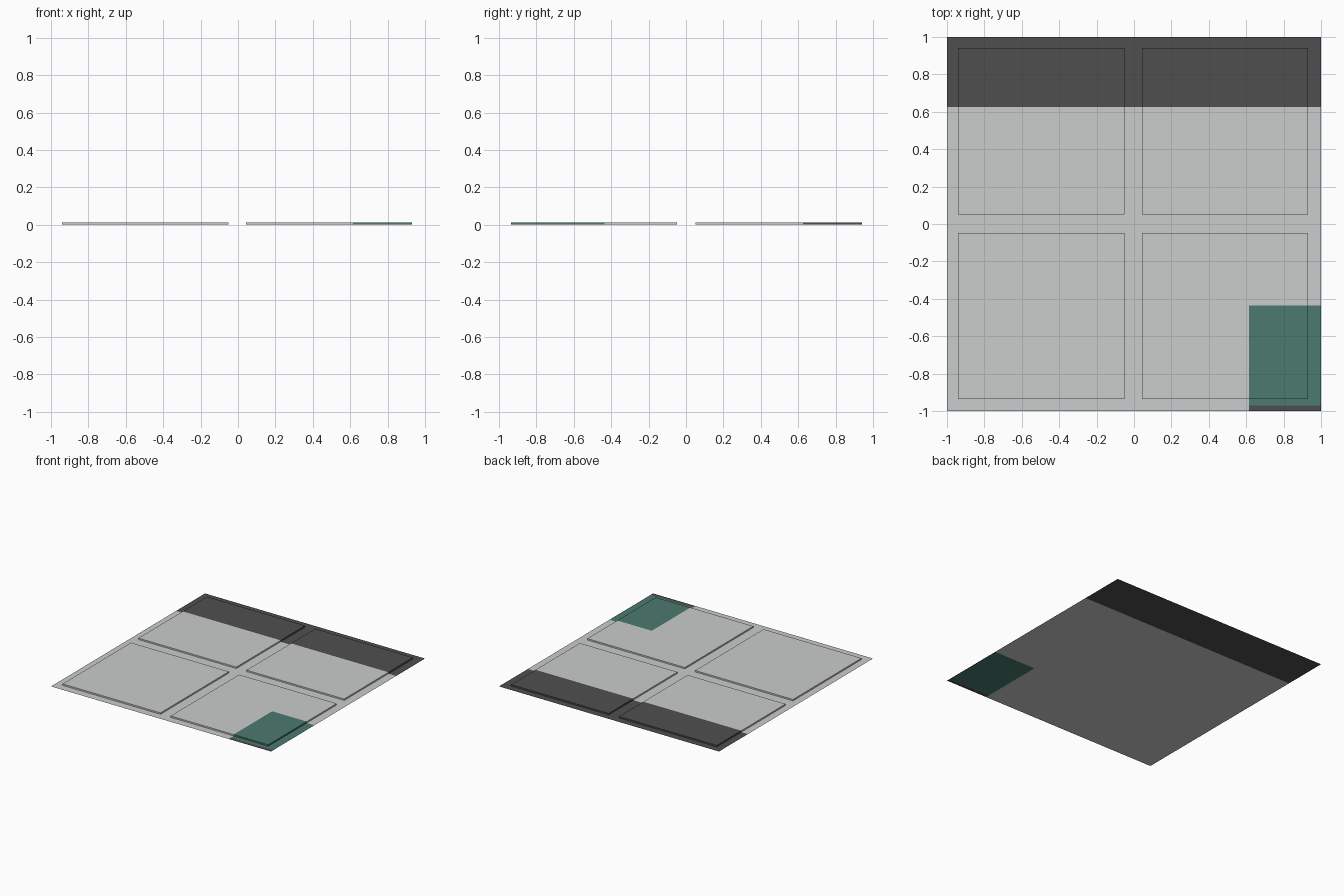
import bpy, bmesh
from mathutils import Vector

if "Cube" in bpy.data.objects:
    bpy.data.objects.remove(bpy.data.objects["Cube"])

HEIGHT = 0.012
PANEL_X = [(-0.94, -0.05), (0.043, 0.93)]
PANEL_Y = [(-0.935, -0.047), (0.05, 0.942)]
PATCH_X, PATCH_LOW, PATCH_HIGH, BAND_Y = 0.615, -0.97, -0.435, 0.625


def linear(c):
    c /= 255
    return c / 12.92 if c <= 0.04045 else ((c + 0.055) / 1.055) ** 2.4


def material(name, rgb):
    m = bpy.data.materials.new(name)
    m.diffuse_color = (*[linear(c) for c in rgb], 1)
    m.use_nodes = True
    m.node_tree.nodes["Principled BSDF"].inputs["Base Color"].default_value = m.diffuse_color
    return m


# Flat square sheet
bm = bmesh.new()
bm.faces.new([bm.verts.new((x, y, 0)) for x, y in ((-1, -1), (1, -1), (1, 1), (-1, 1))])


def cut(axis, pos):
    co, no = Vector(), Vector()
    co[axis], no[axis] = pos, 1
    bmesh.ops.bisect_plane(bm, geom=bm.verts[:] + bm.edges[:] + bm.faces[:],
                           plane_co=co, plane_no=no)


# Cut lines for panels and colour areas
for x in [v for p in PANEL_X for v in p] + [PATCH_X]:
    cut(0, x)
for y in [v for p in PANEL_Y for v in p] + [PATCH_LOW, PATCH_HIGH, BAND_Y]:
    cut(1, y)

# Four raised panels, open underneath
for x0, x1 in PANEL_X:
    for y0, y1 in PANEL_Y:
        faces = []
        for f in bm.faces:
            c = f.calc_center_median()
            if x0 < c.x < x1 and y0 < c.y < y1 and f.normal.z > 0.5:
                faces.append(f)
        out = bmesh.ops.extrude_face_region(bm, geom=faces)["geom"]
        for v in out:
            if isinstance(v, bmesh.types.BMVert):
                v.co.z += HEIGHT
        bm.normal_update()

# Colour areas: back band, corner patch, front corner strip
for f in bm.faces:
    c = f.calc_center_median()
    if c.y > BAND_Y or (c.x > PATCH_X and c.y < PATCH_LOW):
        f.material_index = 1
    elif c.x > PATCH_X and c.y < PATCH_HIGH:
        f.material_index = 2

mesh = bpy.data.meshes.new("panelled_tile")
bm.to_mesh(mesh)
bm.free()
for name, rgb in (("light grey", (203, 205, 204)), ("dark grey", (79, 79, 79)),
                  ("muted green", (76, 122, 111))):
    mesh.materials.append(material(name, rgb))
tile = bpy.data.objects.new("panelled_tile", mesh)
bpy.context.collection.objects.link(tile)
